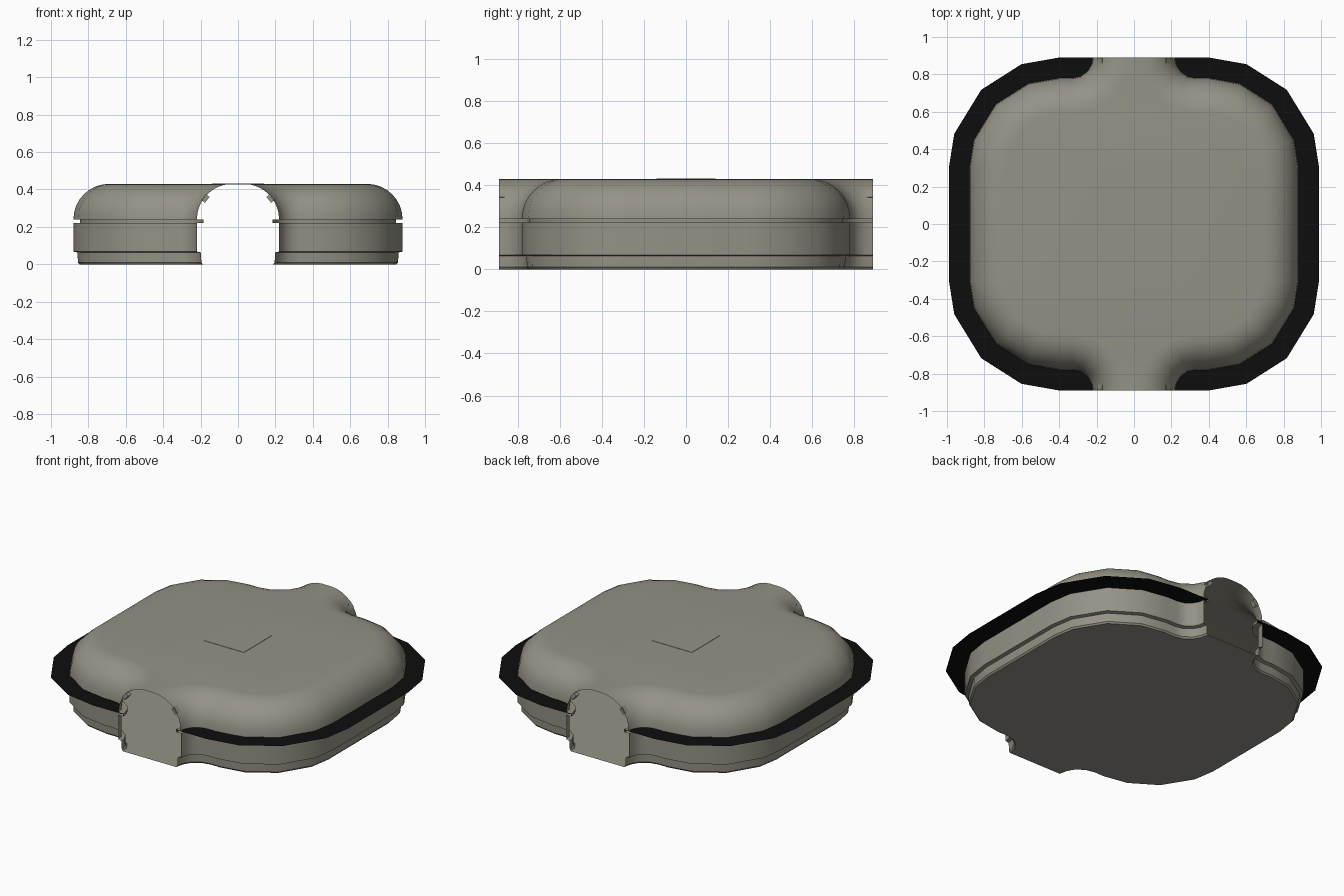
import bpy, bmesh, math

if "Cube" in bpy.data.objects:
    bpy.data.objects.remove(bpy.data.objects["Cube"])

def material(name, rgb):
    m = bpy.data.materials.new(name)
    m.diffuse_color = (*rgb, 1)
    m.use_nodes = True
    m.node_tree.nodes["Principled BSDF"].inputs["Base Color"].default_value = m.diffuse_color
    return m

GREY = material("warm grey", (0.30, 0.285, 0.235))
BLACK = material("black", (0.004, 0.004, 0.004))

def outline(d):
    """Right half of the plan, offset inward by d, from back neck to front neck."""
    q = []
    r = 0.11 + d                                  # concave neck fillet
    for a in (180, 200, 222, 246, 270):
        t = math.radians(a)
        q.append((0.33 + r * math.cos(t), 0.89 + r * math.sin(t)))
    r = 0.48 - d                                  # convex body corner
    for a in (90, 70, 45, 18, 0):
        t = math.radians(a)
        q.append((0.40 + r * math.cos(t), 0.30 + r * math.sin(t)))
    return q + [(x, -y) for x, y in reversed(q)]

def finish(bm, name, mat, angle=35):
    me = bpy.data.meshes.new(name)
    bm.to_mesh(me)
    bm.free()
    ob = bpy.data.objects.new(name, me)
    bpy.context.collection.objects.link(ob)
    me.materials.append(mat)
    bpy.ops.object.select_all(action='DESELECT')
    ob.select_set(True)
    bpy.context.view_layer.objects.active = ob
    bpy.ops.object.shade_smooth_by_angle(angle=math.radians(angle))
    return ob

def loft(bm, profile, side):
    """Sweep (inset, height) profile points along one half of the outline."""
    rings = [[bm.verts.new((side * x, y, z)) for x, y in outline(d)] for d, z in profile]
    for a, b in zip(rings, rings[1:]):
        for i in range(len(a) - 1):
            f = [a[i], a[i + 1], b[i + 1], b[i]]
            bm.faces.new(f if side < 0 else f[::-1])
    return rings

# Hollow body shell, open at both neck ends
profile = [(0.032, 0.0), (0.024, 0.010), (0.022, 0.063), (0.0, 0.068), (0.0, 0.222),
           (0.035, 0.222), (0.035, 0.240)]
profile += [(0.19 * (1 - math.cos(t)), 0.24 + 0.19 * math.sin(t))
            for t in (math.pi / 2 * i / 8 for i in range(9))]
bm = bmesh.new()
right = loft(bm, profile, 1)
left = loft(bm, profile, -1)
for k, flip in ((0, False), (-1, True)):          # floor and roof strips
    a, b = right[k], left[k]
    for i in range(len(a) - 1):
        f = [a[i], b[i], b[i + 1], a[i + 1]]
        bm.faces.new(f if flip else f[::-1])
finish(bm, "body_shell", GREY)

# Flat black rim round the middle
bm = bmesh.new()
for s in (1, -1):
    loft(bm, [(0.035, 0.236), (-0.002, 0.236), (-0.11, 0.236)], s)
finish(bm, "flat_rim", BLACK)

# Thin square plate in the centre of the roof
bm = bmesh.new()
bmesh.ops.create_cube(bm, size=1)
for v in bm.verts:
    v.co = (v.co.x * 0.28, v.co.y * 0.28, 0.430 + v.co.z * 0.004)
finish(bm, "roof_plate", GREY)

# Small clips inside the arch openings
for sx, nx in ((1, "right"), (-1, "left")):
    for sy, ny in ((1, "back"), (-1, "front")):
        bm = bmesh.new()
        bmesh.ops.create_cube(bm, size=1)
        for v in bm.verts:
            v.co = (v.co.x * 0.024, v.co.y * 0.03, v.co.z * 0.04)
        ob = finish(bm, f"clip_{ny}_{nx}", GREY)
        ob.location = (sx * 0.174, sy * 0.872, 0.352)
        ob.rotation_euler = (0, -sx * math.radians(38), 0)
